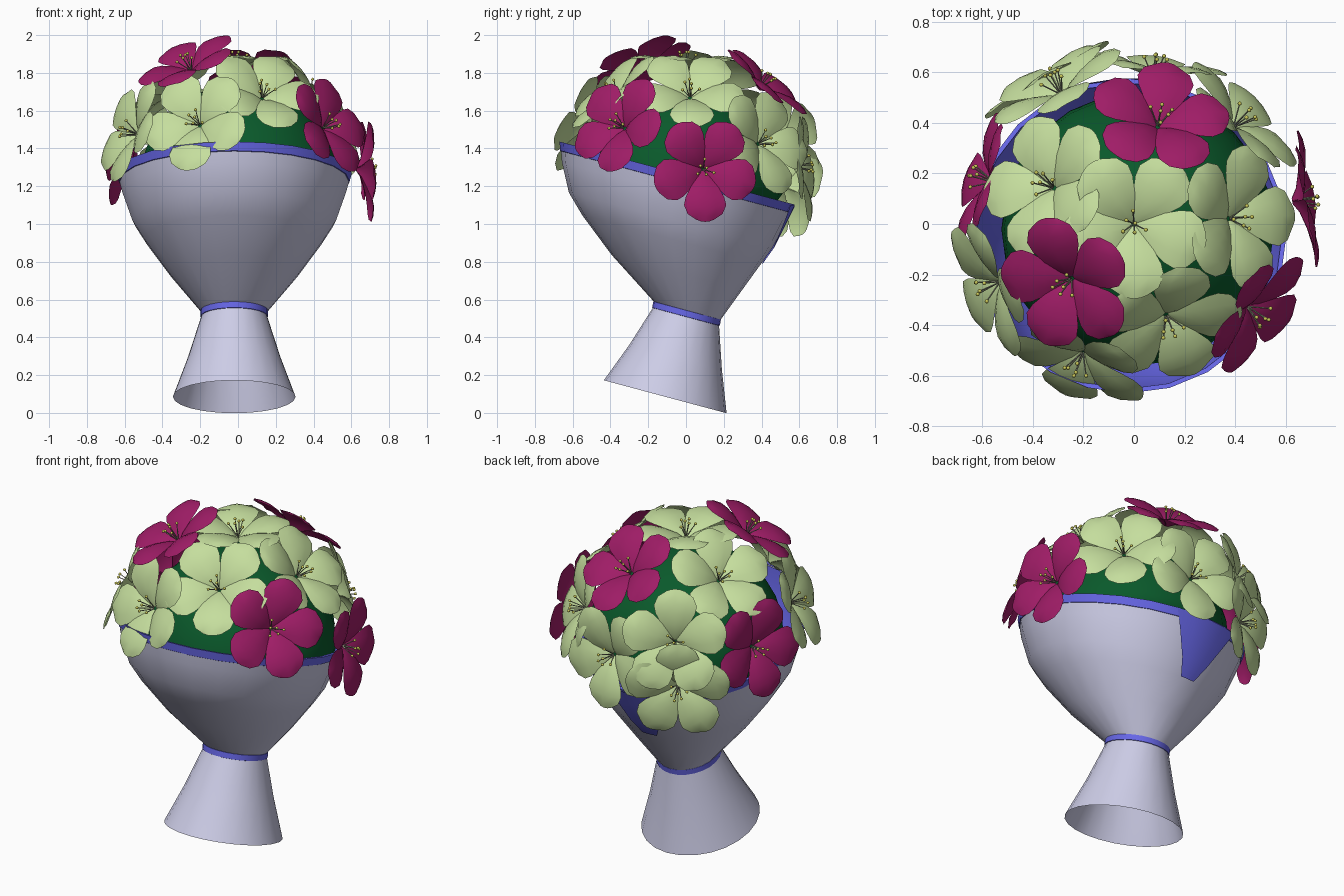
import bpy, bmesh, math
from mathutils import Vector, Matrix

if "Cube" in bpy.data.objects:
    bpy.data.objects.remove(bpy.data.objects["Cube"])

TILT = 0.268           # rings slope down towards the back
CX = -0.02
SIDES = 24


def material(name, rgb):
    m = bpy.data.materials.new(name)
    m.diffuse_color = (*rgb, 1)
    m.use_nodes = True
    m.node_tree.nodes["Principled BSDF"].inputs["Base Color"].default_value = m.diffuse_color
    return m


LAVENDER = material("lavender paper", (0.61, 0.61, 0.80))
BLUE = material("blue lining", (0.135, 0.135, 0.80))
LEAF = material("dark green", (0.003, 0.10, 0.024))
PALE = material("pale green petal", (0.56, 0.73, 0.34))
MAGENTA = material("magenta petal", (0.35, 0.012, 0.135))
STEM = material("filament grey", (0.36, 0.38, 0.27))
POLLEN = material("anther yellow", (0.60, 0.58, 0.10))


def finish(name, bm, mats, angle=40):
    me = bpy.data.meshes.new(name)
    bm.to_mesh(me)
    bm.free()
    for m in mats:
        me.materials.append(m)
    ob = bpy.data.objects.new(name, me)
    bpy.context.collection.objects.link(ob)
    bpy.context.view_layer.objects.active = ob
    ob.select_set(True)
    bpy.ops.object.shade_smooth_by_angle(angle=math.radians(angle))
    ob.select_set(False)
    return ob


def ring_point(h, cy, r, a):
    y = cy + r * math.sin(a)
    return Vector((CX + r * math.cos(a), y, h - TILT * y))


def loft(name, rings, mat):
    """Surface through tilted circles given as (height, centre y, radius)."""
    bm = bmesh.new()
    rows = [[bm.verts.new(ring_point(h, cy, r, 2 * math.pi * i / SIDES)) for i in range(SIDES)]
            for h, cy, r in rings]
    for a, b in zip(rows, rows[1:]):
        for i in range(SIDES):
            j = (i + 1) % SIDES
            bm.faces.new((a[i], a[j], b[j], b[i]))
    return finish(name, bm, [mat])


# Paper wrap: flared foot, neck ribbon, bowl, lining and rim
loft("wrap_foot", [(0.056, -0.11, 0.325), (0.28, -0.055, 0.245), (0.51, 0.0, 0.175)], LAVENDER)
loft("neck_band", [(0.508, 0.0, 0.174), (0.51, 0.0, 0.179), (0.543, 0.006, 0.179),
                   (0.545, 0.008, 0.172)], BLUE)
BOWL = [(0.54, 0.008, 0.174), (0.73, -0.048, 0.345), (0.90, -0.075, 0.475),
        (1.0, -0.08, 0.54), (1.15, -0.065, 0.592), (1.25, -0.047, 0.618)]
loft("wrap_bowl", BOWL, LAVENDER)
loft("wrap_lining", [(h, cy, r - 0.012) for h, cy, r in BOWL[1:]], BLUE)
loft("rim_band", [(1.208, -0.055, 0.606), (1.21, -0.055, 0.611), (1.257, -0.047, 0.623),
                  (1.257, -0.047, 0.605)], BLUE)

# Folded-over paper flap on the back, tapering downwards
bm = bmesh.new()
rows = []
for h, cy, r in BOWL[2:]:
    t = (h - 0.90) / 0.35
    lo, hi = 87 - 13 * t, 98 + 16 * t
    rows.append([bm.verts.new(ring_point(h, cy, r + 0.007, math.radians(lo + (hi - lo) * i / 4)))
                 for i in range(5)])
for a, b in zip(rows, rows[1:]):
    for i in range(4):
        bm.faces.new((a[i], a[i + 1], b[i + 1], b[i]))
finish("wrap_flap", bm, [BLUE])

# Leafy ball the flowers sit on, flattened inside the wrap
BALL = Vector((0, 0, 1.2))
bm = bmesh.new()
bmesh.ops.create_uvsphere(bm, u_segments=24, v_segments=16, radius=0.54)
for v in bm.verts:
    if v.co.z < 0:
        v.co.z *= 0.4
    v.co += BALL + Vector((0.015, -0.02, 0))
finish("leaf_ball", bm, [LEAF])

# Petal rows: distance from centre, half width, height
PETAL = [(0.008, 0.008, 0.0), (0.04, 0.032, 0.028), (0.095, 0.073, 0.055), (0.15, 0.103, 0.072),
         (0.205, 0.113, 0.078), (0.252, 0.093, 0.073), (0.282, 0.048, 0.063)]
FACING = Vector((0, 0, 1.27))     # flowers face away from this point


def flower(name, pos, mat, size, radius, spin):
    origin = BALL + (Vector(pos) - BALL).normalized() * radius
    n = (origin - FACING).normalized()
    up = Vector((0, 0, 1)) if n.z < 0.99 else Vector((0, 1, 0))
    up = (up - n * up.dot(n)).normalized()
    right = up.cross(n)
    bm = bmesh.new()

    def place(a, out, side, h):
        d = up * math.cos(a) + right * math.sin(a)
        s = right * math.cos(a) - up * math.sin(a)
        return origin + (d * out + s * side) * size + n * h

    # five petals, each slightly arched across its width
    for k in range(5):
        a = math.radians(spin + 72 * k)
        lift = 0.004 * (k * 2 % 5 - 2)
        grid = [[bm.verts.new(place(a, d - 0.012 * c * c * (d > 0.2), w * c,
                                    h + lift * d / 0.28 - 0.16 * w * c * c))
                 for c in (-1, -0.5, 0, 0.5, 1)] for d, w, h in PETAL]
        for p, q in zip(grid, grid[1:]):
            for i in range(4):
                bm.faces.new((p[i], q[i], q[i + 1], p[i + 1]))
    # stamens: thin filaments with yellow tips
    for k in range(6):
        a = math.radians(spin + 60 * k + 20)
        spread, tall = (0.05, 0.085) if k % 2 else (0.032, 0.10)
        if k == 0:
            spread = 0.005
        base, tip = place(a, 0.004, 0, 0.01), place(a, spread, 0, tall)
        axis = tip - base
        rot = axis.to_track_quat('Z', 'Y').to_matrix().to_4x4()
        old = set(bm.faces)
        bmesh.ops.create_cone(bm, segments=4, radius1=0.003, radius2=0.0025, depth=axis.length,
                              matrix=Matrix.Translation((base + tip) / 2) @ rot)
        for f in set(bm.faces) - old:
            f.material_index = 1
        old = set(bm.faces)
        bmesh.ops.create_icosphere(bm, subdivisions=1, radius=0.009,
                                   matrix=Matrix.Translation(tip))
        for f in set(bm.faces) - old:
            f.material_index = 2
    finish(name, bm, [mat, STEM, POLLEN], 60)


# Pale green flowers: position, distance from the ball centre, spin
PALE_SPOTS = [
    ((0, 0, 1.8), 0.61, 36), ((0.36, 0.02, 1.65), 0.60, 36), ((0.12, -0.34, 1.64), 0.60, 30),
    ((-0.20, -0.50, 1.52), 0.63, 36), ((-0.56, -0.24, 1.49), 0.635, 20),
    ((-0.31, 0.14, 1.68), 0.60, 10), ((-0.29, 0.52, 1.46), 0.635, 0),
    ((0.40, 0.39, 1.43), 0.59, 30), ((0.08, 0.60, 1.31), 0.585, 36),
    ((-0.32, 0.53, 1.20), 0.60, 0)]
for i, spot in enumerate(PALE_SPOTS):
    flower(f"pale_flower_{i + 1}", spot[0], PALE, 1.05, *spot[1:])

# Magenta flowers, standing slightly further out
MAGENTA_SPOTS = [
    ((-0.25, -0.22, 1.82), 0.69, 10), ((0.10, 0.41, 1.75), 0.65, 32),
    ((0.48, -0.35, 1.53), 0.63, 25), ((0.69, 0.10, 1.30), 0.64, 36),
    ((-0.63, 0.19, 1.39), 0.60, 30)]
for i, spot in enumerate(MAGENTA_SPOTS):
    flower(f"magenta_flower_{i + 1}", spot[0], MAGENTA, 1.0, *spot[1:])
